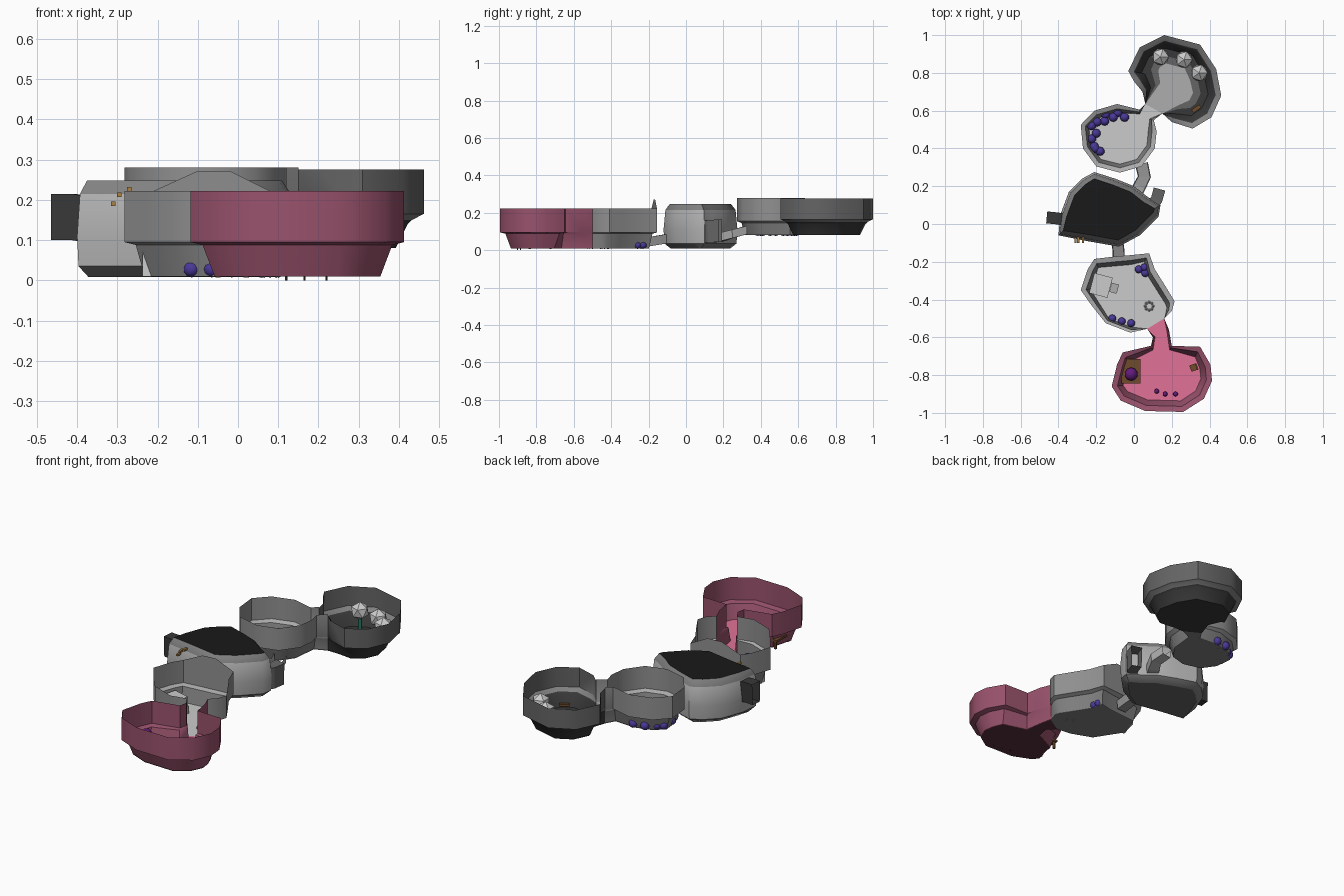
import bpy, bmesh, math
from mathutils import Vector, Matrix

if "Cube" in bpy.data.objects:
    bpy.data.objects.remove(bpy.data.objects["Cube"])


def material(name, rgb):
    m = bpy.data.materials.new(name)
    m.diffuse_color = (*rgb, 1)
    m.use_nodes = True
    m.node_tree.nodes["Principled BSDF"].inputs["Base Color"].default_value = m.diffuse_color
    return m


def grey(v):
    return material(f"stone_{v}", (v, v, v))


PINK = material("pink_floor", (0.75, 0.17, 0.31))
PINK_WALL = material("pink_wall", (0.32, 0.085, 0.15))
PINK_UNDER = material("pink_underside", (0.1, 0.03, 0.05))
VIOLET = material("violet", (0.07, 0.04, 0.32))
PURPLE = material("purple", (0.13, 0.01, 0.2))
BROWN = material("wood", (0.16, 0.07, 0.025))
GOLD = material("light_wood", (0.4, 0.22, 0.06))
GREEN = material("stem_green", (0.03, 0.3, 0.2))
BLACK, COAL, DARK, SHADE, MID, PALE, LIGHT = (grey(v) for v in (0.01, 0.04, 0.13, 0.22, 0.28, 0.42, 0.7))


def finish(name, bm, mats=(), angle=0):
    me = bpy.data.meshes.new(name)
    for f in bm.faces:
        f.smooth = angle > 0
    bm.to_mesh(me)
    bm.free()
    ob = bpy.data.objects.new(name, me)
    bpy.context.collection.objects.link(ob)
    for m in mats:
        if m:
            me.materials.append(m)
    if angle:
        me.set_sharp_from_angle(angle=math.radians(angle))
    return ob


def room(name, pts, rings, under=SHADE, closed=False, roof=None):
    """Clockwise outline (x, y, inset factor, extra top height); rings of (inset, z, material below)."""
    pts = [tuple(p) + (1, 0)[len(p) - 2:] for p in pts]
    n = len(pts)
    normals = []
    for i in range(n):
        a = pts[i - 1] if closed or i else pts[i]
        b = pts[(i + 1) % n] if closed or i < n - 1 else pts[i]
        normals.append(Vector((b[1] - a[1], a[0] - b[0])).normalized())
    bm = bmesh.new()
    mats, loops, caps = [], [], []
    for k, (inset, z, mat) in enumerate(rings):
        mats.append(mat)
        loops.append([bm.verts.new((p[0] + nv.x * inset * p[2], p[1] + nv.y * inset * p[2],
                                    z + (p[3] if k == 0 else 0))) for p, nv in zip(pts, normals)])
    for k, (up, low) in enumerate(zip(loops, loops[1:])):
        for i in range(n if closed else n - 1):
            j = (i + 1) % n
            bm.faces.new((low[i], low[j], up[j], up[i])).material_index = k
    caps.append(bm.faces.new(loops[-1][::-1]))
    caps[0].material_index = len(mats) - 1
    # dark underside just below the floor
    floor_loop = min(loops, key=lambda l: (l[0].co.z, -loops.index(l)))
    floor_z = floor_loop[0].co.z
    base = next(l for l in loops if abs(l[0].co.z - floor_z) < 1e-5)
    caps.append(bm.faces.new([bm.verts.new(v.co - Vector((0, 0, 0.003))) for v in base]))
    caps[1].material_index = len(mats)
    mats.append(under)
    if roof:
        caps.append(bm.faces.new(loops[0]))
        caps[2].material_index = len(mats)
        mats.append(roof)
        caps[2].normal_flip()
    bmesh.ops.triangulate(bm, faces=caps)
    return finish(name, bm, mats, 42)


def channel(name, path, width, height, mat, roofed=False):
    """U-shaped or boxed passage swept along a path."""
    bm = bmesh.new()
    rows = []
    for i, p in enumerate(path):
        d = Vector(path[min(i + 1, len(path) - 1)]) - Vector(path[max(i - 1, 0)])
        s = Vector((d.y, -d.x, 0)).normalized() * width / 2
        p, h = Vector(p), Vector((0, 0, height))
        rows.append([bm.verts.new(v) for v in (p - s * 1.15 + h, p - s, p + s, p + s * 1.15 + h)])
    for a, b in zip(rows, rows[1:]):
        for i in range(4 if roofed else 3):
            j = (i + 1) % 4
            bm.faces.new((a[i], a[j], b[j], b[i]))
    return finish(name, bm, [mat])


def ball(name, loc, r, mat=None, sub=2):
    bm = bmesh.new()
    bmesh.ops.create_icosphere(bm, subdivisions=sub, radius=r, matrix=Matrix.Translation(loc))
    return finish(name, bm, [mat], 60 if sub > 1 else 0)


def box(name, loc, size, mat=None, turn=0):
    bm = bmesh.new()
    bmesh.ops.create_cube(bm, size=1, matrix=Matrix.Translation(loc) @ Matrix.Rotation(math.radians(turn), 4, 'Z')
                          @ Matrix.Diagonal((*size, 1)))
    return finish(name, bm, [mat])


def stick(name, x, y, z0, z1, r, mat=None):
    bm = bmesh.new()
    bmesh.ops.create_cone(bm, cap_ends=True, segments=6, radius1=r, radius2=r, depth=z1 - z0,
                          matrix=Matrix.Translation((x, y, (z0 + z1) / 2)))
    return finish(name, bm, [mat])


# Front pair of rooms, joined by a pink passage
room("pink_room", [(0.16, -0.5, 0), (0.185, -0.56, 0.2), (0.2, -0.645, 0.4), (0.35, -0.65), (0.405, -0.745),
                   (0.413, -0.83), (0.37, -0.925), (0.26, -0.995), (0.06, -0.99), (-0.07, -0.935), (-0.118, -0.86),
                   (-0.09, -0.745), (-0.06, -0.68), (0.09, -0.645, 0.4), (0.1, -0.6, 0.2), (0.07, -0.555, 0)],
     [(0, 0.222, PINK_WALL), (0, 0.095, PINK_WALL), (0.03, 0.088, PINK_WALL), (0.06, 0.01, PINK)], PINK_UNDER)
room("front_room", [(0.07, -0.555, 0), (-0.02, -0.575, 0.6), (-0.15, -0.525, 0.6), (-0.225, -0.43, 0.8),
                    (-0.282, -0.35), (-0.245, -0.24), (-0.21, -0.185), (-0.1, -0.172, 1, 0.05),
                    (-0.02, -0.165, 1, 0.05), (0.08, -0.155), (0.11, -0.24), (0.17, -0.335), (0.215, -0.41),
                    (0.2, -0.46, 0.6), (0.16, -0.5, 0)],
     [(0, 0.222, MID), (0, 0.095, PALE), (0.028, 0.088, SHADE), (0.05, 0.01, LIGHT)])

# Back pair of rooms, raised
room("back_room", [(0.15, 0.585, 0), (0.105, 0.55, 0.5), (0.12, 0.49), (0.11, 0.4), (0.04, 0.305), (-0.075, 0.272),
                   (-0.2, 0.305), (-0.27, 0.4), (-0.282, 0.525), (-0.21, 0.6), (-0.09, 0.635),
                   (0.03, 0.605, 0.5), (0.06, 0.635, 0)],
     [(0, 0.28, MID), (0, 0.155, PALE), (0.025, 0.145, SHADE), (0.045, 0.08, LIGHT)])
room("far_room", [(0.06, 0.635, 0), (0.045, 0.7, 0.7), (0, 0.755), (-0.03, 0.81), (0.03, 0.935), (0.16, 1.0),
                  (0.35, 0.95), (0.435, 0.82), (0.462, 0.68), (0.41, 0.565), (0.31, 0.505), (0.2, 0.54, 0.7),
                  (0.15, 0.585, 0)],
     [(0, 0.275, DARK), (0, 0.165, SHADE), (0.03, 0.15, COAL), (0.04, 0.14, COAL), (0.07, 0.08, COAL),
      (0.11, 0.08, DARK), (0.15, 0.08, PALE)], COAL)

# Roofed middle cave
room("middle_cave", [(-0.21, 0.275), (-0.1, 0.24), (0, 0.2), (0.07, 0.145), (0.14, 0.1), (0.13, 0.04),
                     (0.03, -0.06), (-0.08, -0.12), (-0.25, -0.09), (-0.4, -0.06), (-0.39, 0.05),
                     (-0.345, 0.17), (-0.275, 0.24)],
     [(0.035, 0.248, SHADE), (0.01, 0.215, PALE), (0, 0.11, PALE), (0.005, 0.035, SHADE), (0.04, 0.008, SHADE)],
     DARK, closed=True, roof=BLACK)

# Passages
channel("left_tunnel", [(-0.35, 0.02, 0.09), (-0.41, 0.03, 0.1), (-0.462, 0.035, 0.1)], 0.055, 0.115, COAL, True)
channel("right_tunnel", [(0.08, 0.08, 0.04), (0.12, 0.13, 0.04), (0.135, 0.185, 0.045)], 0.055, 0.12, DARK, True)
channel("front_passage", [(-0.08, -0.2, 0.02), (-0.082, -0.14, 0.03), (-0.09, -0.08, 0.04)], 0.055, 0.05, MID)
channel("back_passage", [(0.0, 0.14, 0.04), (0.03, 0.2, 0.05), (0.055, 0.25, 0.065), (0.04, 0.32, 0.085)],
        0.06, 0.045, PALE)

# Round violet pods in the grey rooms
for i, (x, y) in enumerate([(-0.18, 0.385), (-0.21, 0.41), (-0.225, 0.45), (-0.2, 0.48), (-0.225, 0.52),
                            (-0.195, 0.54), (-0.155, 0.545), (-0.15, 0.58), (-0.11, 0.565), (-0.085, 0.59),
                            (-0.05, 0.565), (-0.205, 0.4)]):
    ball(f"back_pod_{i}", (x, y, 0.1), 0.024, VIOLET)
for i, (x, y) in enumerate([(-0.115, -0.5), (-0.065, -0.515), (-0.015, -0.525),
                            (0.025, -0.24), (0.055, -0.23), (0.06, -0.26)]):
    ball(f"front_pod_{i}", (x, y, 0.028), 0.021, VIOLET)

# Giant mushrooms in the far room
for i, (x, y) in enumerate([(0.14, 0.885), (0.265, 0.87), (0.345, 0.8)]):
    stick(f"mushroom_stem_{i}", x, y, 0.08, 0.18, 0.01, GREEN)
    ball(f"mushroom_cap_{i}", (x, y, 0.185), 0.05, LIGHT, 1)

# Bed and stone fire ring in the front room
box("bed", (-0.175, -0.325, 0.045), (0.1, 0.11, 0.07), LIGHT, -15)
box("bed_step", (-0.105, -0.34, 0.03), (0.04, 0.05, 0.04), PALE, -15)
for i in range(8):
    a = i * math.pi / 4
    ball(f"fire_stone_{i}", (0.08 + 0.021 * math.cos(a), -0.435 + 0.021 * math.sin(a), 0.014), 0.008, PALE, 1)

# Table with orb, chair and sprouts in the pink room
box("table_top", (-0.015, -0.78, 0.055), (0.1, 0.13, 0.012), BROWN)
for sx in (-1, 1):
    for sy in (-1, 1):
        box("table_leg", (-0.015 + sx * 0.035, -0.78 + sy * 0.055, 0.03), (0.012, 0.012, 0.045), BROWN)
ball("orb", (-0.015, -0.795, 0.085), 0.035, PURPLE)
box("chair_seat", (0.315, -0.76, 0.03), (0.035, 0.035, 0.01), BROWN, 20)
box("chair_back", (0.332, -0.755, 0.045), (0.008, 0.035, 0.04), BROWN, 20)
for i, (x, y) in enumerate([(0.12, -0.885), (0.165, -0.9), (0.22, -0.9)]):
    stick(f"sprout_stem_{i}", x, y, 0, 0.03, 0.003, COAL)
    ball(f"sprout_bud_{i}", (x, y, 0.035), 0.013, PURPLE)

# Wooden pegs on the cave wall and a small bench in the far room
for i, (x, z) in enumerate([(-0.31, 0.19), (-0.295, 0.213), (-0.27, 0.227)]):
    box(f"wall_peg_{i}", (x, -0.085, z), (0.011, 0.03, 0.011), GOLD)
box("bench", (0.33, 0.61, 0.1), (0.05, 0.02, 0.01), BROWN, 35)
